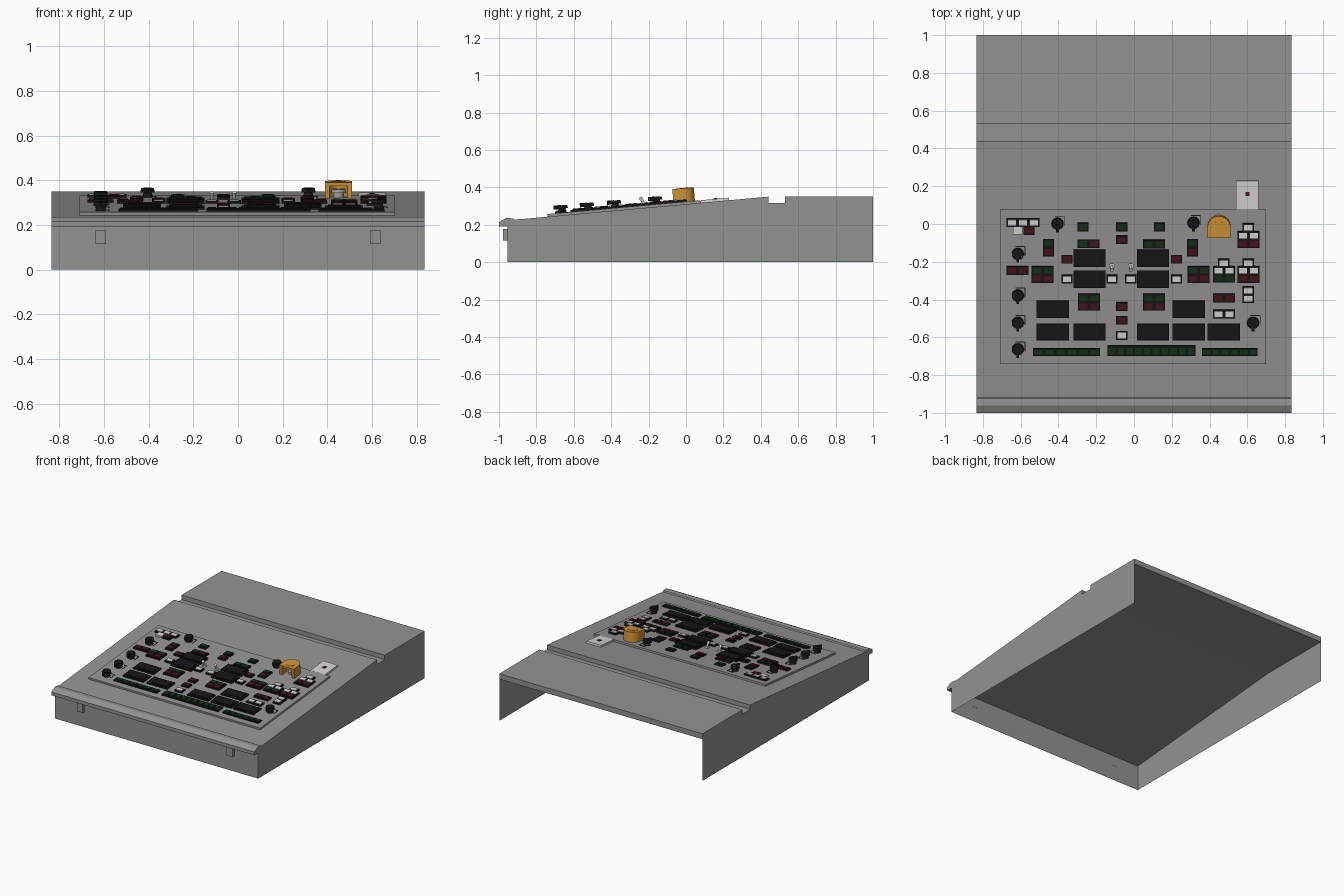
import bpy, bmesh, math
from mathutils import Matrix

if "Cube" in bpy.data.objects:
    bpy.data.objects.remove(bpy.data.objects["Cube"])

def material(name, c):
    m = bpy.data.materials.new(name)
    m.diffuse_color = (*c, 1)
    m.use_nodes = True
    m.node_tree.nodes["Principled BSDF"].inputs["Base Color"].default_value = m.diffuse_color
    return m

GREY = material("body grey", (0.29, 0.29, 0.28))
WHITE = material("label white", (0.66, 0.66, 0.65))
ORANGE = material("guard orange", (0.62, 0.29, 0.035))
BLACK = material("control black", (0.008, 0.008, 0.008))
RED = material("dark red", (0.07, 0.006, 0.01))
GREEN = material("dark green", (0.006, 0.03, 0.009))
METAL = material("metal grey", (0.36, 0.36, 0.36))

# Tilted frame of the sloping desk: local z = height above the desk plate
ANGLE = math.atan(0.0904)
TILT = Matrix.Translation((0, 0, 0.310)) @ Matrix.Rotation(ANGLE, 4, 'X')
COS = math.cos(ANGLE)
PANEL = 0.014

def finish(name, bm, mats, tilt=True, smooth=False):
    bmesh.ops.recalc_face_normals(bm, faces=bm.faces)
    me = bpy.data.meshes.new(name)
    bm.to_mesh(me)
    bm.free()
    for m in mats:
        me.materials.append(m)
    ob = bpy.data.objects.new(name, me)
    bpy.context.collection.objects.link(ob)
    if tilt:
        ob.matrix_world = TILT
    if smooth:
        bpy.ops.object.select_all(action='DESELECT')
        ob.select_set(True)
        bpy.context.view_layer.objects.active = ob
        bpy.ops.object.shade_smooth_by_angle(angle=math.radians(35))
    return ob

def box(bm, x, y, w, d, h0, h1, mat=0):
    m = Matrix.Translation((x, y / COS, (h0 + h1) / 2)) @ Matrix.Diagonal((w, d, h1 - h0, 1))
    for v in bmesh.ops.create_cube(bm, size=1, matrix=m)['verts']:
        for f in v.link_faces:
            f.material_index = mat

def cyl(bm, x, y, r1, r2, h0, h1, n=24, lean=0):
    m = (Matrix.Translation((x, y / COS, h0)) @ Matrix.Rotation(lean, 4, 'X')
         @ Matrix.Translation((0, 0, (h1 - h0) / 2)))
    bmesh.ops.create_cone(bm, cap_ends=True, segments=n, radius1=r1, radius2=r2,
                          depth=h1 - h0, matrix=m)

def prism(bm, pts, vec):
    f = bm.faces.new([bm.verts.new(p) for p in pts])
    r = bmesh.ops.extrude_face_region(bm, geom=[f], use_keep_orig=True)
    bmesh.ops.translate(bm, vec=vec, verts=[g for g in r['geom'] if isinstance(g, bmesh.types.BMVert)])

# Desk top: side profile with rolled front lip, slope, slot and rear shelf
W = 0.835
prof = [(-1, .19), (-1, .215), (-.96, .236), (-.925, .234), (-.918, .227), (.44, .35),
        (.44, .317), (.53, .317), (.53, .35), (1, .35), (1, .31), (.44, .31), (-.955, .19)]
bm = bmesh.new()
prism(bm, [(-W, y, z) for y, z in prof], (2 * W, 0, 0))
finish("desk_top", bm, [GREY], False)

# Open-backed, bottomless case: two sides and a front
bm = bmesh.new()
side = [(-.955, 0), (1, 0), (1, .31), (.44, .31), (-.955, .19)]
for s in (-W, W):
    bm.faces.new([bm.verts.new((s, y, z)) for y, z in side])
bm.faces.new([bm.verts.new(p) for p in
              [(-W, -.955, 0), (W, -.955, 0), (W, -.955, .19), (-W, -.955, .19)]])
finish("case_walls", bm, [GREY], False)

# Front latches
bm = bmesh.new()
for s in (-1, 1):
    m = Matrix.Translation((s * .615, -.966, .146)) @ Matrix.Diagonal((.046, .024, .062, 1))
    bmesh.ops.create_cube(bm, size=1, matrix=m)
finish("front_latches", bm, [GREY], False)

# Raised control panel and white label plate with its dot
bm = bmesh.new()
box(bm, -.005, -.33, 1.41, .823, -.005, PANEL)
finish("control_panel", bm, [GREY])
bm = bmesh.new()
box(bm, .60, .155, .12, .15, -.005, .014)
box(bm, .60, .16, .022, .022, .014, .018, 1)
finish("label_plate", bm, [WHITE, RED])

# Large black display buttons with a stepped face
bm = bmesh.new()
for x, y in [(-.235, -.18), (-.235, -.29), (.10, -.18), (.10, -.29), (-.43, -.45), (.29, -.45),
             (-.43, -.57), (-.235, -.57), (.10, -.57), (.29, -.57), (.475, -.57)]:
    box(bm, x, y, .17, .092, PANEL, .024)
    box(bm, x, y, .146, .07, .024, .030)
finish("large_buttons", bm, [BLACK])

# Small framed buttons
def small_buttons(name, spots, lens):
    bm = bmesh.new()
    for x, y in spots:
        box(bm, x, y, .059, .046, PANEL, .025)
        box(bm, x, y, .043, .030, .025, .029, 1)
    finish(name, bm, [BLACK, lens])

def pair(x, y):
    return [(x, y), (x + .058, y)]

small_buttons("green_buttons", [(-.27, -.015), (-.065, -.015), (.135, -.015), (-.27, -.103),
              (.077, -.105), (-.453, -.10), (.31, -.10), (.135, -.105)]
              + pair(-.513, -.245) + pair(-.267, -.39) + pair(.077, -.39)
              + pair(.312, -.245) + pair(.447, -.285), GREEN)
small_buttons("red_buttons", [(-.065, -.08), (-.212, -.103), (-.453, -.146), (.31, -.146),
              (-.355, -.185), (.225, -.185), (-.065, -.435), (-.065, -.508), (-.555, -.033)]
              + pair(-.645, -.245) + pair(-.513, -.288) + pair(-.267, -.433)
              + pair(.077, -.433) + pair(.312, -.288) + pair(.447, -.39)
              + pair(.577, -.103) + pair(.577, -.288), RED)
small_buttons("white_buttons", [(-.355, -.29), (.225, -.29), (-.117, -.29), (-.017, -.29),
              (-.065, -.588), (.475, -.205), (.605, -.205), (.605, -.017), (.605, -.35),
              (.605, -.393), (-.645, .01), (-.587, .01), (-.529, .01)]
              + pair(.447, -.475) + pair(.577, -.06) + pair(.447, -.245) + pair(.577, -.245), WHITE)
bm = bmesh.new()
box(bm, -.615, -.033, .05, .04, PANEL, .027)
finish("plain_white_button", bm, [WHITE])

# Key rows along the front edge
bm = bmesh.new()
for x0, x1, y, d, n in [(-.535, -.18, -.675, .042, 6), (-.14, .325, -.668, .06, 10),
                        (.36, .655, -.675, .042, 6)]:
    box(bm, (x0 + x1) / 2, y, x1 - x0, d, PANEL, .023)
    step = (x1 - x0) / n
    for i in range(n):
        box(bm, x0 + (i + .5) * step, y, step * .78, d * .68, .023, .028, 1)
finish("key_rows", bm, [BLACK, GREEN])

# Rotary knobs: stem, cap, pointer, and a thin corner mark on the panel
knobs = [(-.405, .005), (.315, .01), (-.615, -.155), (-.615, -.375), (-.615, -.52),
         (-.615, -.66), (.63, -.52)]
bm = bmesh.new()
marks = bmesh.new()
for x, y in knobs:
    cyl(bm, x, y, .024, .018, PANEL, .036)
    cyl(bm, x, y, .032, .029, .036, .054)
    box(bm, x, y - .024, .014, .04, .034, .056)
    box(marks, x + .038, y + .012, .004, .05, PANEL, .016)
    box(marks, x + .012, y + .037, .05, .004, PANEL, .016)
finish("rotary_knobs", bm, [BLACK], smooth=True)
finish("knob_marks", marks, [BLACK])

# Two toggle switches in the middle
bm = bmesh.new()
for x in (-.117, -.017):
    cyl(bm, x, -.222, .016, .016, PANEL, .024, 12)
    cyl(bm, x, -.222, .006, .010, .022, .062, 12, .45)
finish("toggle_switches", bm, [WHITE], smooth=True)

# Orange U-shaped guard, open at the front, over a round button
CX, CY = .45, -.012
def arc(r, n=20):
    pts = [(CX + r * math.cos(math.pi * i / n), CY + r * math.sin(math.pi * i / n)) for i in range(n + 1)]
    return [(CX + r, -.066)] + pts + [(CX - r, -.066)]

bm = bmesh.new()
prism(bm, [(x, y, PANEL) for x, y in arc(.061) + arc(.040)[::-1]], (0, 0, .056))
prism(bm, [(x, y, .070) for x, y in arc(.061)], (0, 0, .016))
cyl(bm, CX, CY, .034, .034, .086, .088)
finish("button_guard", bm, [ORANGE], smooth=True)
bm = bmesh.new()
cyl(bm, CX, CY, .024, .024, PANEL, .036)
cyl(bm, CX, CY, .033, .030, .036, .052)
finish("guarded_button", bm, [METAL], smooth=True)
